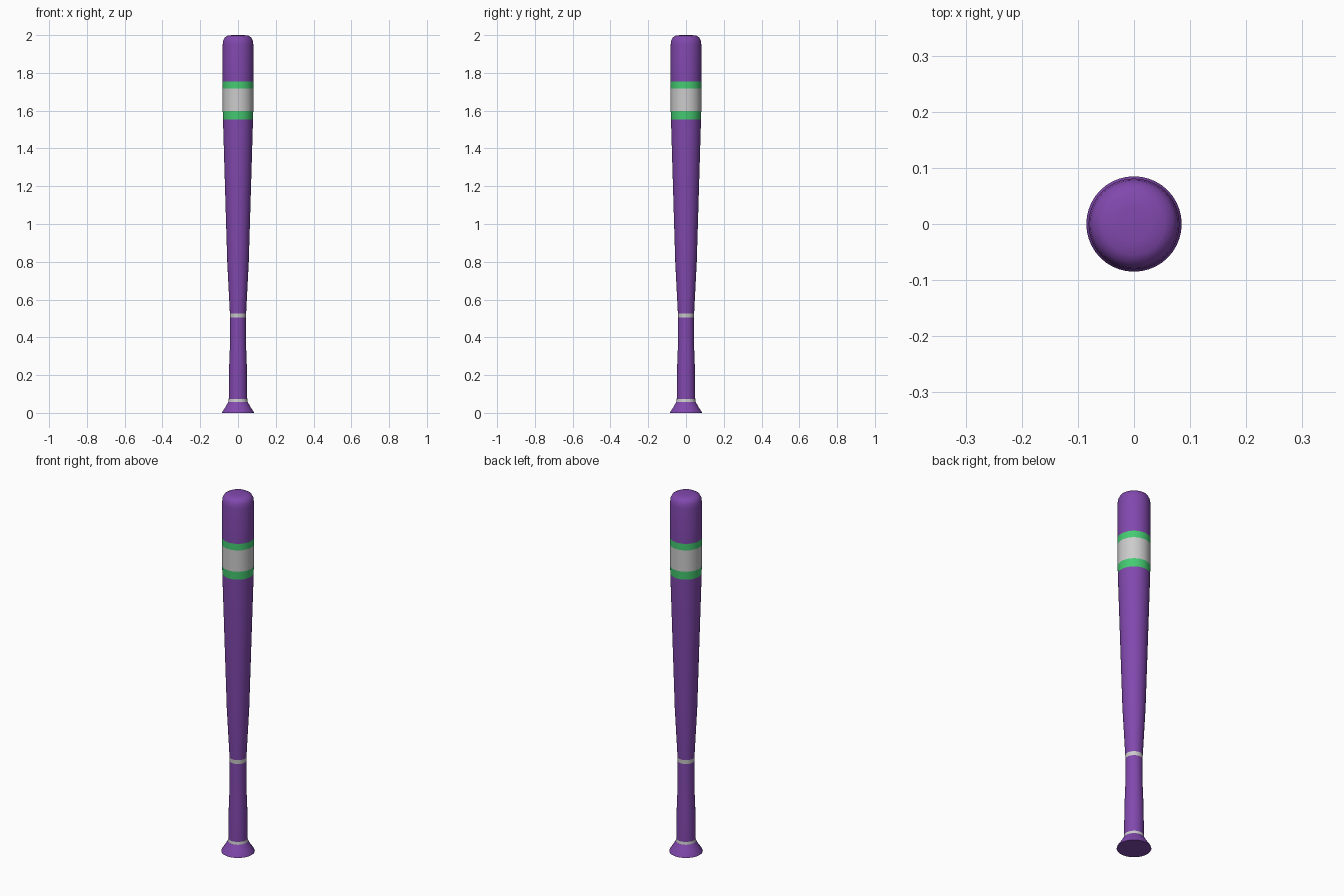
import bpy, bmesh, math

if "Cube" in bpy.data.objects:
    bpy.data.objects.remove(bpy.data.objects["Cube"])

SIDES = 40


def material(name, color):
    m = bpy.data.materials.new(name)
    m.diffuse_color = color
    m.use_nodes = True
    m.node_tree.nodes["Principled BSDF"].inputs["Base Color"].default_value = m.diffuse_color
    return m


purple = material("purple", (0.22, 0.065, 0.42, 1))
green = material("green", (0.06, 0.60, 0.17, 1))


def lathe(name, profile, mat=None):
    """Turn (radius, height) points around z; a zero radius closes the end."""
    bm = bmesh.new()
    verts = [bm.verts.new((r, 0, z)) for r, z in profile]
    edges = [bm.edges.new(pair) for pair in zip(verts, verts[1:])]
    bmesh.ops.spin(bm, geom=verts + edges, cent=(0, 0, 0), axis=(0, 0, 1),
                   angle=math.tau, steps=SIDES, use_duplicate=False)
    bmesh.ops.remove_doubles(bm, verts=bm.verts, dist=1e-5)
    bmesh.ops.recalc_face_normals(bm, faces=bm.faces)
    # open bands must face away from the axis
    side = max(bm.faces, key=lambda f: f.calc_center_median().xy.length)
    if side.normal.xy.dot(side.calc_center_median().xy) < 0:
        bmesh.ops.reverse_faces(bm, faces=bm.faces)
    mesh = bpy.data.meshes.new(name)
    bm.to_mesh(mesh)
    bm.free()
    obj = bpy.data.objects.new(name, mesh)
    bpy.context.collection.objects.link(obj)
    if mat:
        mesh.materials.append(mat)
    bpy.ops.object.select_all(action='DESELECT')
    obj.select_set(True)
    bpy.context.view_layer.objects.active = obj
    bpy.ops.object.shade_smooth_by_angle(angle=math.radians(40))


# flared knob with closed base
lathe("knob", [(0, 0), (0.085, 0), (0.082, 0.008), (0.066, 0.032), (0.051, 0.058)], purple)
# handle between two thin rings
lathe("lower_ring", [(0.051, 0.058), (0.049, 0.073)])
lathe("handle", [(0.049, 0.073), (0.047, 0.24), (0.043, 0.35), (0.042, 0.505)], purple)
lathe("upper_ring", [(0.042, 0.505), (0.043, 0.527)])
# tapering barrel
lathe("barrel", [(0.043, 0.527), (0.057, 0.80), (0.069, 1.20), (0.078, 1.50), (0.079, 1.553)], purple)
# striped band
lathe("lower_stripe", [(0.079, 1.553), (0.081, 1.598)], green)
lathe("label_band", [(0.081, 1.598), (0.081, 1.717)])
lathe("upper_stripe", [(0.081, 1.717), (0.081, 1.754)], green)
# rounded tip
lathe("tip", [(0.081, 1.754), (0.081, 1.95), (0.078, 1.973), (0.070, 1.988),
              (0.055, 1.997), (0.03, 2.0), (0, 2.0)], purple)
